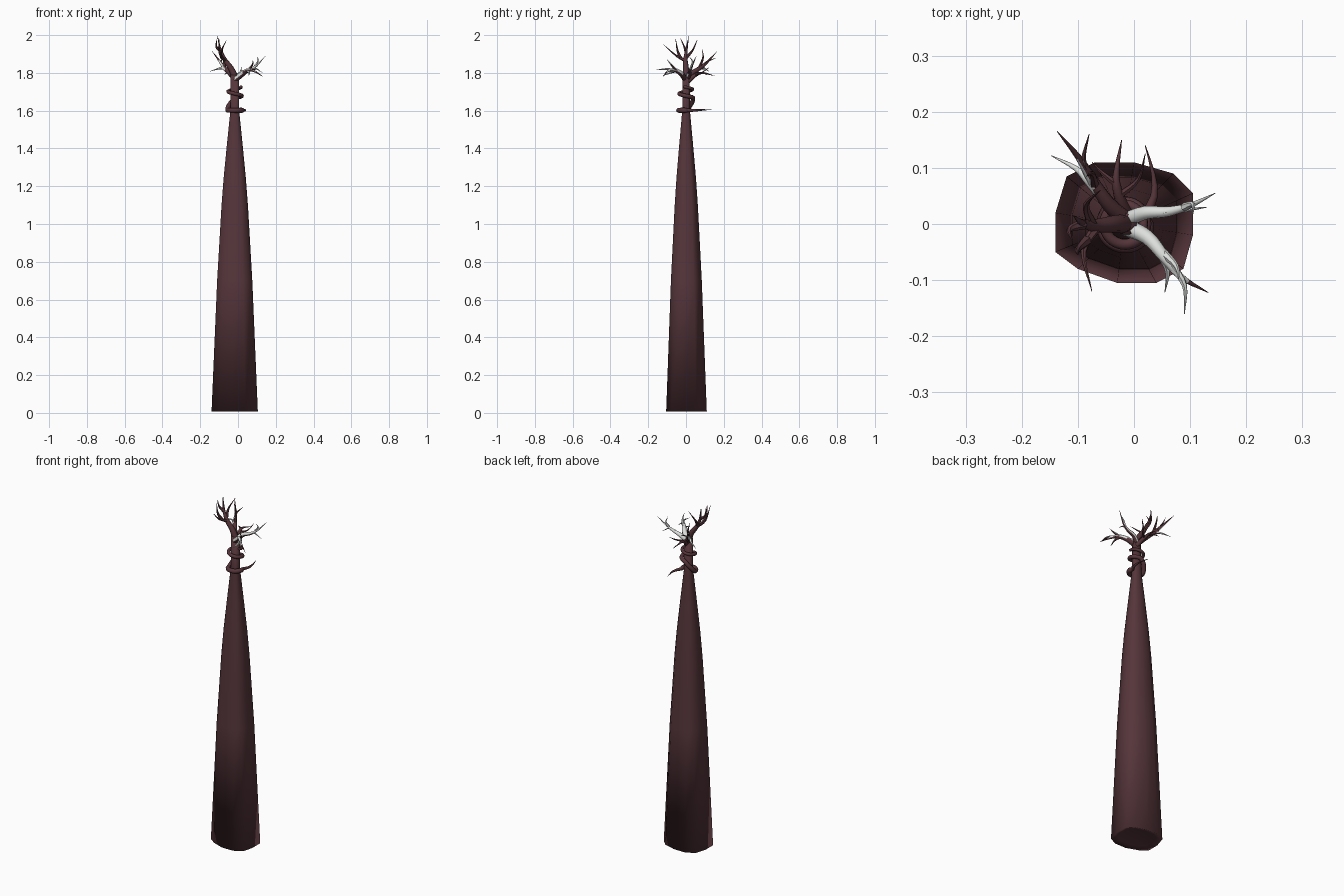
import bpy, bmesh, math
from mathutils import Vector

if "Cube" in bpy.data.objects:
    bpy.data.objects.remove(bpy.data.objects["Cube"])


def material(name, rgb):
    m = bpy.data.materials.new(name)
    m.diffuse_color = (*rgb, 1)
    m.use_nodes = True
    m.node_tree.nodes["Principled BSDF"].inputs["Base Color"].default_value = m.diffuse_color
    return m


BARK = material("dark red bark", (0.092, 0.036, 0.043))
PALE = material("pale bleached wood", (0.72, 0.74, 0.72))


def finish(name, bm, rule=None, angle=50):
    bmesh.ops.recalc_face_normals(bm, faces=bm.faces)
    bm.normal_update()
    if rule:
        for f in bm.faces:
            f.material_index = int(rule(f.normal, f.calc_center_median()))
    me = bpy.data.meshes.new(name)
    bm.to_mesh(me)
    bm.free()
    me.materials.append(BARK)
    me.materials.append(PALE)
    ob = bpy.data.objects.new(name, me)
    bpy.context.collection.objects.link(ob)
    bpy.ops.object.select_all(action='DESELECT')
    ob.select_set(True)
    bpy.context.view_layer.objects.active = ob
    bpy.ops.object.shade_smooth_by_angle(angle=math.radians(angle))
    return ob


def skin(bm, rings):
    """Bridge rings of coordinates and cap both ends."""
    vs = [[bm.verts.new(p) for p in r] for r in rings]
    n = len(vs[0])
    for a, b in zip(vs, vs[1:]):
        for i in range(n):
            j = (i + 1) % n
            bm.faces.new((a[i], a[j], b[j], b[i]))
    bm.faces.new(vs[0][::-1])
    bm.faces.new(vs[-1])


def smooth_path(pts, steps=4):
    """Catmull-Rom through the points."""
    p = [Vector(q) for q in pts]
    p = [2 * p[0] - p[1]] + p + [2 * p[-1] - p[-2]]
    out = []
    for a, b, c, d in zip(p, p[1:], p[2:], p[3:]):
        for k in range(steps):
            t = k / steps
            out.append(0.5 * (2 * b + (c - a) * t + (2 * a - 5 * b + 4 * c - d) * t * t
                              + (3 * b - a - 3 * c + d) * t ** 3))
    return out + [p[-2]]


def tube(bm, path, radius, sides=8):
    """Sweep a circle along path; radius is a function of 0..1."""
    rings, n = [], len(path) - 1
    side = None
    for k, p in enumerate(path):
        d = (path[min(k + 1, n)] - path[max(k - 1, 0)]).normalized()
        if side is None:
            side = d.orthogonal()
        side = (side - d * side.dot(d)).normalized()
        up = d.cross(side)
        r = radius(k / n)
        rings.append([p + r * (side * math.cos(a) + up * math.sin(a))
                      for a in (math.tau * i / sides for i in range(sides))])
    skin(bm, rings)


# Tapered trunk with an uneven twelve-sided section
base = [(.105, -.02), (.105, .055), (.07, .09), (0, .11), (-.07, .11), (-.12, .085),
        (-.14, .02), (-.14, -.05), (-.10, -.08), (-.03, -.105), (.04, -.105), (.088, -.08)]
CX = -0.017
levels = [(.018, .75), (.008, 1.0), (.7, .76), (1.1, .57), (1.25, .475), (1.42, .34),
          (1.6, .19), (1.79, .175)]
bm = bmesh.new()
skin(bm, [[(CX + (x - CX) * s, y * s, z) for x, y in base] for z, s in levels])
finish("trunk", bm, angle=180)

# Vine wound around the neck, with a free pointed tail to the back
path = [Vector(q) for q in ((.02, .14, 1.606), (.034, .09, 1.604), (.036, .05, 1.602))]
for k in range(41):
    t = k / 40
    turn = t * 760
    if turn < 200:
        z = 1.602
    elif turn < 290:
        z = 1.602 + (turn - 200) / 90 * .065
    else:
        z = 1.667 + (turn - 290) / 470 * .06
    a = math.radians(20 - turn)
    r = .040 - .006 * t
    path.append(Vector((CX + r * math.cos(a), r * math.sin(a), z)))
bm = bmesh.new()
tube(bm, smooth_path(path, 2), lambda t: .0145 * min(1, .05 + t * 9) * (1 - .45 * t))
finish("coiled_vine", bm)


def antler(name, stem, r, twigs, pale=None):
    """Main limb plus pointed twigs; pale(normal, centre) marks bleached wood."""
    bm = bmesh.new()
    tube(bm, smooth_path(stem), lambda t: r * (1 - t ** 1.5) + .0006)
    for start, mid, tip in twigs:
        tube(bm, smooth_path((start, mid, tip)), lambda t: r * .55 * (1 - t) + .0006, 6)
    return finish(name, bm, pale)


# Tall left crown limb, slightly bleached on its outer left face
antler("tall_limb", [(-.01, 0, 1.76), (-.035, 0, 1.82), (-.07, -.003, 1.87),
                     (-.092, .002, 1.92), (-.108, .015, 1.995)], .017,
       [((-.065, -.002, 1.865), (-.09, -.05, 1.89), (-.075, -.12, 1.95)),
        ((-.085, -.03, 1.88), (-.10, -.045, 1.92), (-.10, -.055, 1.98)),
        ((-.075, 0, 1.88), (-.085, .035, 1.92), (-.06, .06, 1.975)),
        ((-.09, 0, 1.915), (-.115, -.01, 1.94), (-.11, -.03, 1.985))])

# Limb to the back left
antler("back_left_limb", [(-.01, .005, 1.765), (-.045, .035, 1.80), (-.075, .08, 1.83),
                          (-.10, .12, 1.865), (-.137, .165, 1.915)], .015,
       [((-.08, .09, 1.835), (-.09, .115, 1.86), (-.08, .16, 1.88)),
        ((-.07, .07, 1.825), (-.075, .09, 1.88), (-.085, .085, 1.925))],
       lambda n, c: c.x < -.07 and c.z < 1.87 and n.x < -.3)

# Bleached lower twig of the back left limb
antler("pale_twig", [(-.05, .04, 1.805), (-.08, .075, 1.825), (-.105, .10, 1.822),
                     (-.148, .122, 1.808)], .009, [],
       lambda n, c: c.x < -.06 and n.z > -.5)

# Low back limb
antler("back_limb", [(-.01, .01, 1.755), (-.025, .045, 1.785), (-.032, .085, 1.80),
                     (-.022, .15, 1.785)], .012,
       [((-.03, .07, 1.797), (-.055, .09, 1.80), (-.075, .11, 1.79)),
        ((-.027, .05, 1.79), (.008, .08, 1.80), (.02, .125, 1.83))])

# Bleached limb to the right
antler("right_limb", [(-.02, .005, 1.765), (.02, .02, 1.80), (.06, .022, 1.815),
                      (.10, .033, 1.84), (.145, .055, 1.89)], .013,
       [((.055, .022, 1.815), (.09, .025, 1.825), (.13, .03, 1.80)),
        ((.09, .03, 1.835), (.105, .035, 1.86), (.105, .018, 1.885))],
       lambda n, c: n.z > -.35)

# Limb to the front right, bleached on top
antler("front_right_limb", [(-.015, -.005, 1.765), (.025, -.025, 1.795), (.055, -.06, 1.815),
                            (.085, -.095, 1.81), (.132, -.122, 1.78)], .015,
       [((.065, -.07, 1.815), (.09, -.11, 1.82), (.09, -.16, 1.815)),
        ((.05, -.055, 1.812), (.06, -.085, 1.80), (.055, -.122, 1.785)),
        ((.05, -.05, 1.81), (.075, -.075, 1.84), (.08, -.10, 1.87))],
       lambda n, c: n.z > 0 and c.x < .10)
